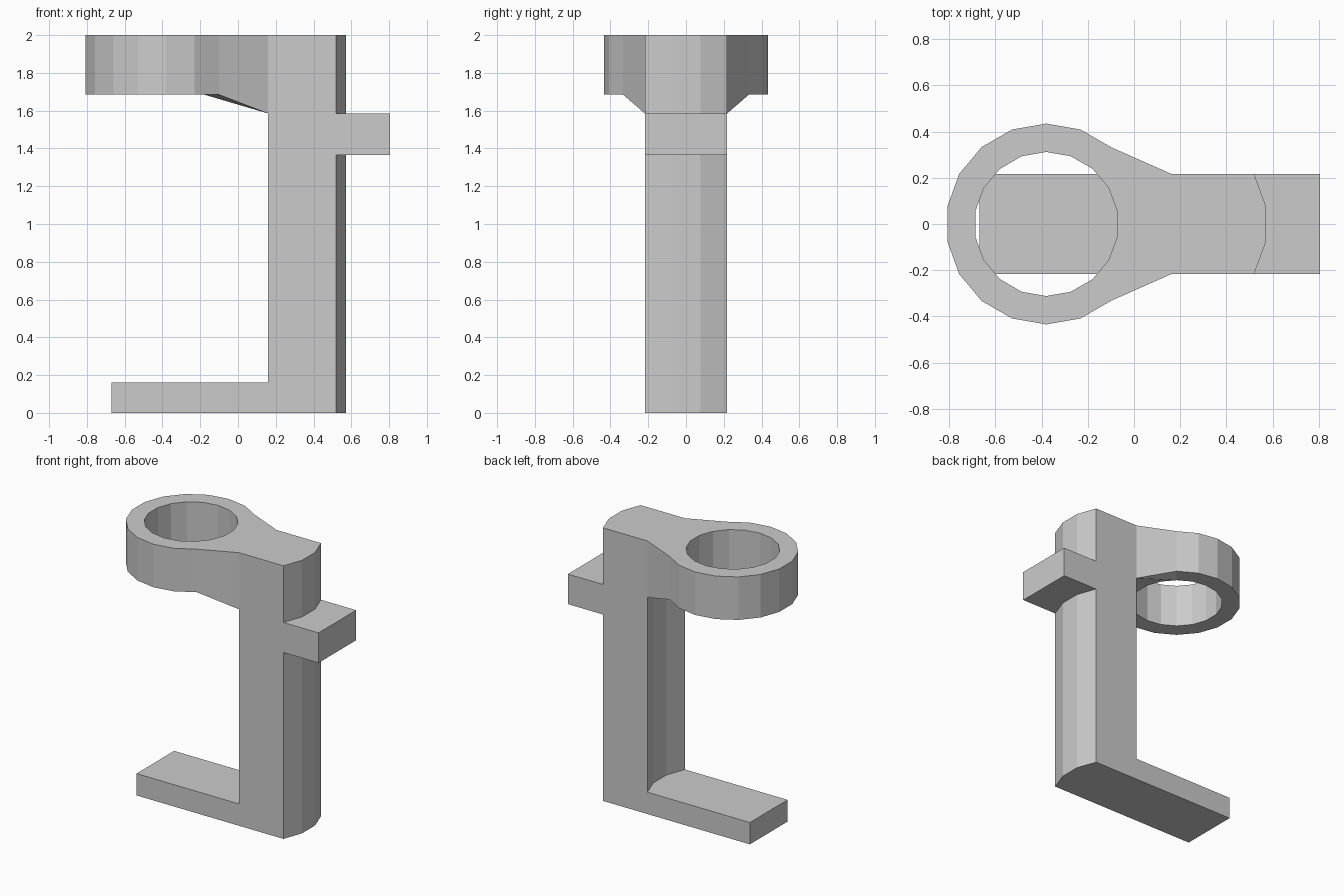
import bpy, bmesh
from math import sin, cos, radians

if "Cube" in bpy.data.objects:
    bpy.data.objects.remove(bpy.data.objects["Cube"])

R_OUT, R_IN, RING_X = 0.435, 0.312, -0.38
TOP, RING_Z, TAB_TOP, TAB_LOW, FOOT_TOP = 2.0, 1.685, 1.585, 1.365, 0.16
ARC = (30, 10, -10, -30)
faces = {}


def toggle(pts):
    """Add a face; a face shared by two cells cancels out."""
    pts = [tuple(round(c, 4) for c in p) for p in pts]
    key = frozenset(pts)
    if key in faces:
        del faces[key]
    else:
        faces[key] = pts


def cell(low, top):
    """Vertical prism cell from bottom points up to a flat top."""
    high = [(x, y, top) for x, y, z in low]
    toggle(low)
    toggle(high)
    for i in range(len(low)):
        j = (i + 1) % len(low)
        toggle([low[i], low[j], high[j], high[i]])


def polar(r, a, z, cx=RING_X):
    return (cx + r * cos(radians(a)), r * sin(radians(a)), z)


def arc_row(x, z):
    return [polar(R_OUT, a, z, x - R_OUT * cos(radians(30))) for a in ARC]


def flat_row(x, z):
    return [(x, R_OUT * sin(radians(a)), z) for a in ARC]


def slab(a, b, top):
    for i in range(len(a) - 1):
        cell([a[i], a[i + 1], b[i + 1], b[i]], top)


# Column, curved in the same direction on both faces
levels = (0, FOOT_TOP, TAB_LOW, TAB_TOP, TOP)
for z0, z1 in zip(levels, levels[1:]):
    slab(arc_row(0.16, z0), arc_row(0.52, z0), z1)

# Foot and rear tab
slab(flat_row(-0.67, 0), arc_row(0.16, 0), FOOT_TOP)
slab(arc_row(0.52, TAB_LOW), flat_row(0.805, TAB_LOW), TAB_TOP)

# Ring
angles = range(50, 311, 20)
slab([polar(R_IN, a, RING_Z) for a in angles],
     [polar(R_OUT, a, RING_Z) for a in angles], TOP)

# Neck with sloping underside
col = arc_row(0.16, TAB_TOP)
slab([polar(R_IN, a, RING_Z) for a in ARC], col, TOP)
for s, c in ((1, col[0]), (-1, col[-1])):
    inner = polar(R_IN, 50 * s, RING_Z)
    cell([inner, polar(R_OUT, 50 * s, RING_Z), c], TOP)
    cell([inner, c, polar(R_IN, 30 * s, RING_Z)], TOP)

# Join everything into one closed shell
bm = bmesh.new()
verts = {}
for pts in faces.values():
    for p in pts:
        if p not in verts:
            verts[p] = bm.verts.new(p)
    bm.faces.new([verts[p] for p in pts])
bmesh.ops.recalc_face_normals(bm, faces=bm.faces)
mesh = bpy.data.meshes.new("ring_bracket")
bm.to_mesh(mesh)
bm.free()
bpy.context.collection.objects.link(bpy.data.objects.new("ring_bracket", mesh))
